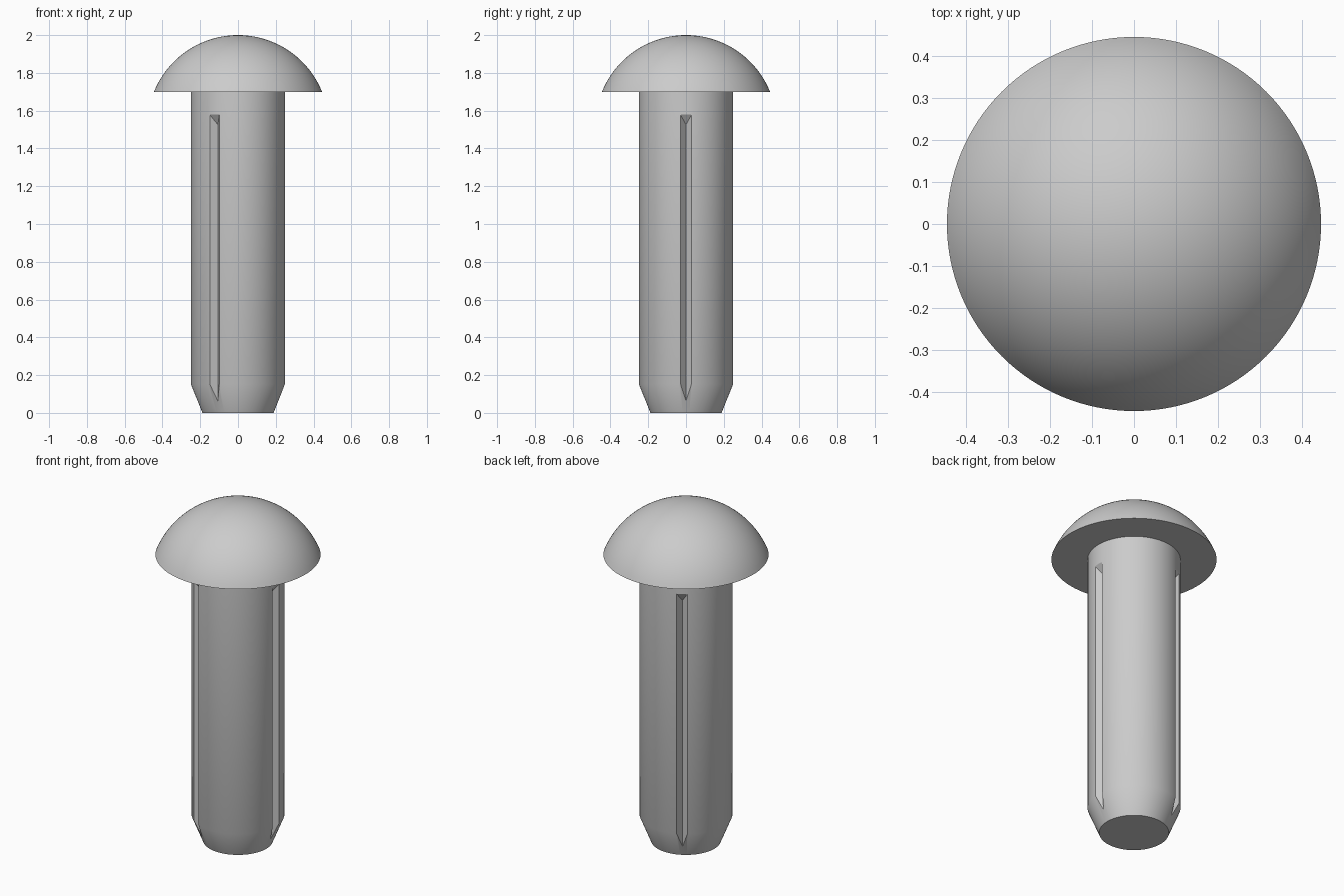
import bpy, bmesh
from math import sin, cos, pi, asin, radians

if "Cube" in bpy.data.objects:
    bpy.data.objects.remove(bpy.data.objects["Cube"])

SEG = 128


def new_object(name, bm):
    bmesh.ops.recalc_face_normals(bm, faces=bm.faces)
    mesh = bpy.data.meshes.new(name)
    bm.to_mesh(mesh)
    bm.free()
    obj = bpy.data.objects.new(name, mesh)
    bpy.context.collection.objects.link(obj)
    return obj


def lathe(name, profile):
    """Spin an (r, z) profile around z; it starts and ends on the axis."""
    bm = bmesh.new()
    verts = [bm.verts.new((r, 0, z)) for r, z in profile]
    edges = [bm.edges.new(p) for p in zip(verts, verts[1:])]
    bmesh.ops.spin(bm, geom=verts + edges, cent=(0, 0, 0), axis=(0, 0, 1),
                   angle=2 * pi, steps=SEG, use_merge=True)
    bmesh.ops.remove_doubles(bm, verts=bm.verts, dist=1e-5)
    return new_object(name, bm)


# Pin: chamfered shank and domed head as one turned profile
R, CZ = 0.48, 1.52
edge = asin(0.445 / R)
dome = [(R * sin(edge * (1 - i / 24)), CZ + R * cos(edge * (1 - i / 24))) for i in range(24)]
dome[0] = (0.445, 1.70)
pin = lathe("grooved_pin", [(0, 0), (0.188, 0), (0.25, 0.153), (0.25, 1.70)] + dome + [(0, 2.0)])

# Groove cutters: V-shaped prisms with a sloped upper end
def groove_cutter(angle):
    bm = bmesh.new()
    rings = []
    for top in (False, True):
        ring = []
        for r, w in ((0.2135, 0), (0.2835, 0.0585), (0.2835, -0.0585)):
            z = 1.578 + (r - 0.2483) * 1.5 if top else -0.1
            ring.append(bm.verts.new((r * cos(angle) - w * sin(angle),
                                      r * sin(angle) + w * cos(angle), z)))
        bm.faces.new(ring)
        rings.append(ring)
    a, b = rings
    for i in range(3):
        j = (i + 1) % 3
        bm.faces.new((a[i], a[j], b[j], b[i]))
    cutter = new_object("groove_cutter", bm)
    cutter.hide_render = True
    return cutter


# Cut three grooves around the shank
bpy.context.view_layer.objects.active = pin
pin.select_set(True)
for k in range(3):
    cutter = groove_cutter(k * 2 * pi / 3)
    mod = pin.modifiers.new("groove", 'BOOLEAN')
    mod.operation = 'DIFFERENCE'
    mod.solver = 'EXACT'
    mod.object = cutter
    bpy.ops.object.modifier_apply(modifier=mod.name)
    bpy.data.objects.remove(cutter)

bpy.ops.object.shade_smooth_by_angle(angle=radians(30))
